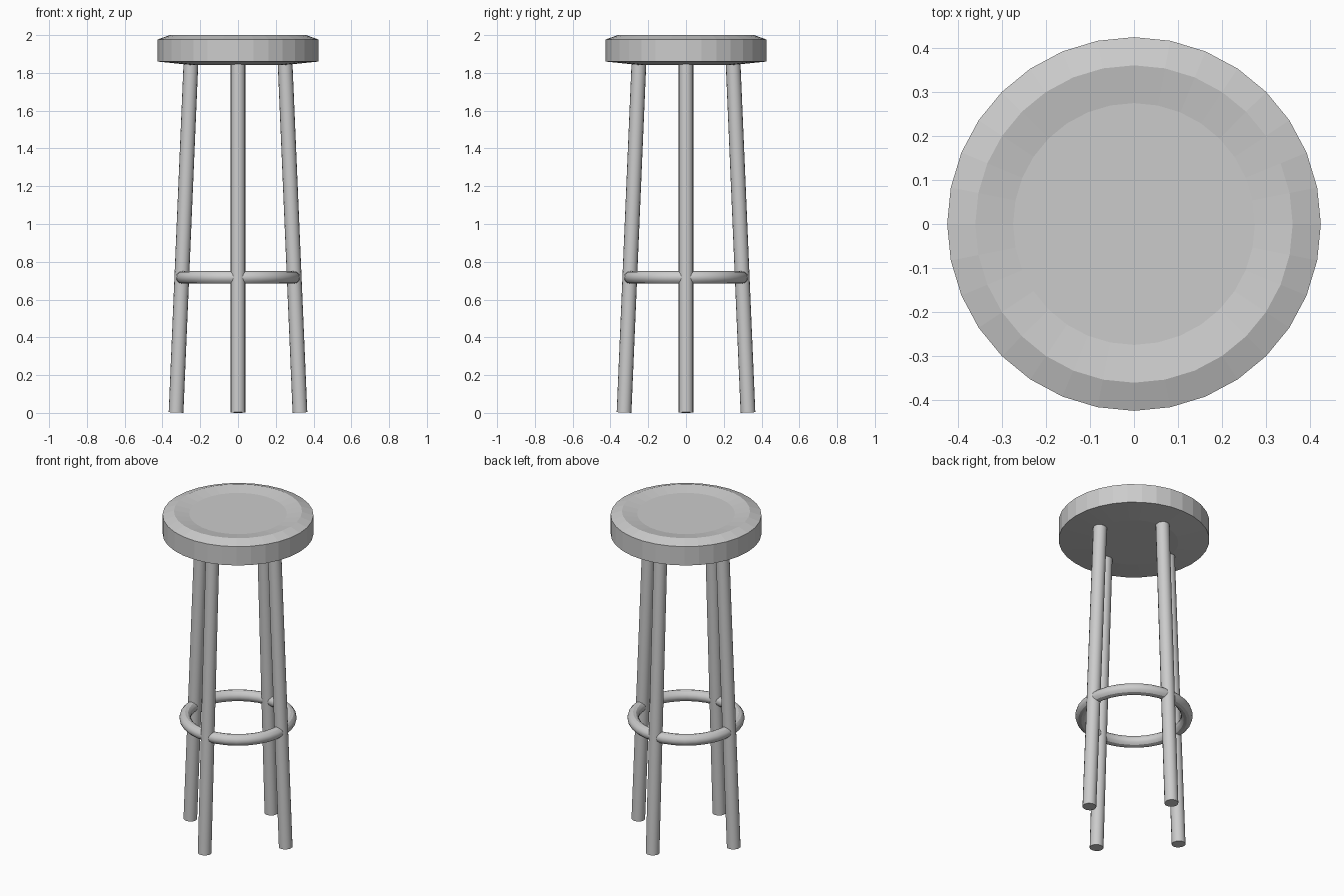
import bpy, bmesh
from math import pi, cos, sin
from mathutils import Vector

if "Cube" in bpy.data.objects:
    bpy.data.objects.remove(bpy.data.objects["Cube"])


def lathe(name, profile, sides):
    """Spin an (r, z) profile around z and cap both ends."""
    bm = bmesh.new()
    rings = [[bm.verts.new((r * cos(2 * pi * i / sides), r * sin(2 * pi * i / sides), z))
              for i in range(sides)] for r, z in profile]
    for a, b in zip(rings, rings[1:]):
        for i in range(sides):
            j = (i + 1) % sides
            bm.faces.new((a[i], a[j], b[j], b[i]))
    bm.faces.new(rings[0][::-1])
    bm.faces.new(rings[-1])
    mesh = bpy.data.meshes.new(name)
    bm.to_mesh(mesh)
    bm.free()
    ob = bpy.data.objects.new(name, mesh)
    bpy.context.collection.objects.link(ob)
    return ob


def leg(name, angle):
    """Round leg splayed outwards towards the floor."""
    d = Vector((cos(angle), sin(angle), 0))
    bottom = d * 0.328 + Vector((0, 0, 0.002))
    top = d * 0.249 + Vector((0, 0, 1.86))
    axis = top - bottom
    bpy.ops.mesh.primitive_cylinder_add(vertices=16, radius=0.039, depth=axis.length,
                                        location=(top + bottom) / 2)
    ob = bpy.context.object
    ob.name = name
    ob.rotation_mode = 'QUATERNION'
    ob.rotation_quaternion = axis.to_track_quat('Z', 'Y')
    bpy.ops.object.shade_smooth_by_angle()


# Seat with chamfered rim and a shallow dish
lathe("seat", [(0.25, 1.842), (0.425, 1.86), (0.425, 1.977),
               (0.361, 2.0), (0.275, 1.985)], 32)

# Four splayed legs
for i, side in enumerate(("right", "back", "left", "front")):
    leg(side + "_leg", i * pi / 2)

# Foot ring
bpy.ops.mesh.primitive_torus_add(major_radius=0.298, minor_radius=0.033,
                                 major_segments=32, minor_segments=12,
                                 location=(0, 0, 0.717))
bpy.context.object.name = "foot_ring"
bpy.ops.object.shade_smooth_by_angle()
